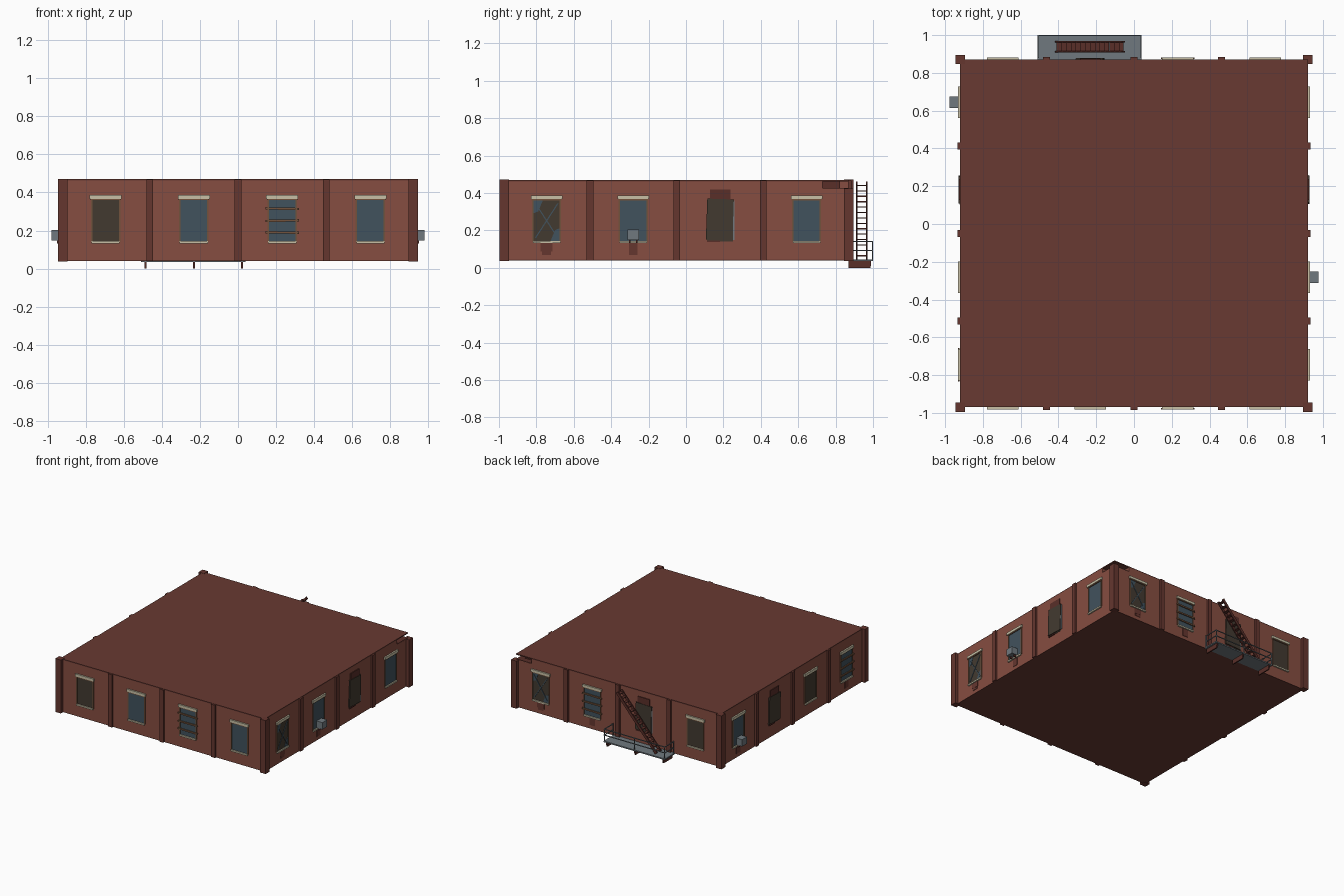
import bpy, bmesh
from math import radians, atan2, hypot
from mathutils import Matrix, Vector

cube = bpy.data.objects.get("Cube")
if cube:
    bpy.data.objects.remove(cube, do_unlink=True)


def material(name, r, g, b):
    m = bpy.data.materials.new(name)
    m.use_nodes = True
    m.diffuse_color = (r, g, b, 1)
    m.node_tree.nodes["Principled BSDF"].inputs["Base Color"].default_value = (r, g, b, 1)
    return m


BRICK = material("brick", .24, .075, .052)
TRIM = material("dark brick", .13, .037, .028)
ROOF = material("roof brown", .14, .042, .032)
CREAM = material("cream stone", .58, .53, .38)
GLASS = material("blue grey glass", .053, .085, .11)
BOARD = material("dark boards", .055, .042, .03)
WOOD = material("plank wood", .17, .085, .045)
METAL = material("grey metal", .16, .19, .21)
RUST = material("rust brown", .1, .028, .022)

CENTRE_Y, HALF, BASE, TOP = -.05, .92, .04, .47
BAYS = (-.695, -.232, .232, .695)


def finish(name, bm, mat):
    bmesh.ops.recalc_face_normals(bm, faces=bm.faces)
    mesh = bpy.data.meshes.new(name)
    bm.to_mesh(mesh)
    bm.free()
    mesh.materials.append(mat)
    obj = bpy.data.objects.new(name, mesh)
    bpy.context.collection.objects.link(obj)


def box(name, x, y, z, mat, place=Matrix(), tilt=0):
    """Box from (low, high) ranges; tilt turns it in the x-z plane."""
    size = Vector([r[1] - r[0] for r in (x, y, z)])
    mid = Vector([(r[0] + r[1]) / 2 for r in (x, y, z)])
    bm = bmesh.new()
    bmesh.ops.create_cube(bm, size=1, matrix=place @ Matrix.Translation(mid)
                          @ Matrix.Rotation(radians(tilt), 4, 'Y') @ Matrix.Diagonal(size).to_4x4())
    finish(name, bm, mat)


def prism(name, points, direction, mat, place=Matrix()):
    bm = bmesh.new()
    face = bm.faces.new([bm.verts.new(p) for p in points])
    bottom = bmesh.ops.duplicate(bm, geom=[face])
    bmesh.ops.delete(bm, geom=[g for g in bottom["geom"] if isinstance(g, bmesh.types.BMVert)],
                     context='VERTS')
    out = bmesh.ops.extrude_face_region(bm, geom=[face], use_keep_orig=True)
    moved = [v for v in out["geom"] if isinstance(v, bmesh.types.BMVert)]
    bmesh.ops.translate(bm, verts=moved, vec=direction)
    bm.transform(place)
    finish(name, bm, mat)


def bar(name, a, b, width, depth, mat):
    """Straight bar between two points sharing the same y."""
    length = hypot(b[0] - a[0], b[2] - a[2])
    mid = (Vector(a) + Vector(b)) / 2
    angle = -atan2(b[2] - a[2], b[0] - a[0])
    place = Matrix.Translation(mid) @ Matrix.Rotation(angle, 4, 'Y')
    box(name, (-length / 2, length / 2), (-depth / 2, depth / 2),
        (-width / 2, width / 2), mat, place)


# Main block, with a stepped break under the roof at the back left corner
HOLE = .425
SLAB = .462
back = HALF + CENTRE_Y
front = CENTRE_Y - HALF
box("main_block", (-HALF, HALF), (front, back), (BASE + .004, HOLE), BRICK)
box("base_slab", (-HALF, HALF), (front, back), (BASE, BASE + .004), ROOF)
outline = [(-HALF, front), (HALF, front), (HALF, back - .14), (HALF - .05, back - .14),
           (HALF - .05, back - .05), (HALF - .14, back - .05), (HALF - .14, back), (-HALF, back)]
prism("upper_wall", [(x, y, HOLE) for x, y in outline], (0, 0, SLAB - HOLE), BRICK)
box("broken_floor", (HALF - .14, HALF - .001), (back - .14, back - .001), (HOLE, HOLE + .003), RUST)
box("broken_edge_side", (HALF - .053, HALF - .047), (back - .139, back - .047), (HOLE, SLAB), RUST)
box("broken_edge_back", (HALF - .139, HALF - .047), (back - .053, back - .047), (HOLE, SLAB), RUST)
box("roof", (-HALF, HALF), (front, back), (SLAB, TOP), ROOF)

# Corner posts
for sx in (-1, 1):
    for sy in (-1, 1):
        high = HOLE if sx > 0 and sy > 0 else TOP + .002
        xs = sorted((sx * .896, sx * .946))
        ys = sorted((CENTRE_Y + sy * .896, CENTRE_Y + sy * .946))
        box("corner_post", xs, ys, (BASE - .002, high), TRIM)


def window(place, u, kind, stained):
    """Window in wall space: x along the wall, -y outward."""
    def part(name, x, depth, z, mat, tilt=0, start=0):
        box(name, (u + x[0], u + x[1]), (-HALF - depth, -HALF - start + .001),
            z, mat, place, tilt)

    pane = BOARD if kind in ("board", "cross", "broken") else GLASS
    part("window_pane", (-.07, .07), .002, (.14, .365), pane)
    if kind == "broken":
        part("torn_board", (-.072, .07), .009, (.15, .368), BOARD, 2)
        part("wall_gap", (-.055, .055), .006, (.36, .42), RUST)
        part("window_frame_side", (.07, .078), .005, (.15, .36), METAL)
        part("broken_sill", (-.07, 0), .008, (.138, .146), RUST)
        return
    for s in (-1, 1):
        part("window_frame_side", sorted((s * .07, s * .078)), .006, (.14, .367), WOOD)
    part("lintel", (-.084, .084), .012, (.367, .387), CREAM)
    part("lintel_cap", (-.08, .08), .008, (.36, .367), WOOD)
    part("sill", (-.074, .074), .012, (.132, .144), CREAM)
    if kind == "planks":
        for z, t in ((.315, 1), (.252, -1), (.19, 1)):
            part("plank", (-.088, .088), .012, (z - .006, z + .006), WOOD, t, .005)
    if kind == "cross":
        # Remaining glass in two opposite corners
        for s in (-1, 1):
            pts = [(u + s * a, -HALF - .002, .252 - s * b) for a, b in
                   ((.07, .11), (.07, .04), (.045, .05), (.02, .11))]
            prism("glass_shard", pts, (0, -.002, 0), GLASS, place)
        for t in (-57, 57):
            part("cross_bar", (-.11, .11), .006, (.249, .255), GLASS, t)
    if kind == "ac":
        box("cooling_unit", (u - .031, u + .031), (-HALF - .058, -HALF - .006),
            (.148, .204), METAL, place)
        for s in (-.02, .02):
            part("unit_bracket", (s - .004, s + .004), .03, (.132, .148), RUST)
    if stained and kind in ("ac", "cross", "planks"):
        part("wall_stain", (-.024, .024), .003, (.07, .132), TRIM)
        if kind == "cross":
            part("wall_stain_edge", (-.032, .032), .004, (.088, .132), TRIM)


# Four walls in turn: front, left, back, right
KINDS = (("board", "glass", "planks", "glass"), ("cross", "ac", "broken", "glass"),
         ("cross", "planks", "broken", "board"), ("ac", "broken", "board", "planks"))
for k, kinds in enumerate(KINDS):
    wall = Matrix.Translation((0, CENTRE_Y, 0)) @ Matrix.Rotation(radians(90 * k), 4, 'Z')
    for u in (-.463, 0, .463):
        box("pilaster", (u - .018, u + .018), (-HALF - .014, -HALF + .01), (BASE, TOP - .002), TRIM, wall)
    for u, kind in zip(BAYS, kinds):
        window(wall, u, kind, k > 0)

# Fire escape platform, brackets and railing
X0, X1, Y1 = -.51, .04, 1.0
box("platform", (X0, X1), (back, Y1), (.036, .046), METAL)
for x in (-.485, -.232, .02):
    box("platform_bracket", (x - .005, x + .005), (back, .99), (.018, .036), RUST)
    prism("bracket_foot", [(x - .005, back, .018), (x - .005, .99, .018),
                           (x - .005, .985, 0), (x - .005, back, 0)], (.01, 0, 0), RUST)
rail = .006
for x in (X0 + rail, (X0 + X1) / 2, X1 - rail):
    box("rail_post", (x - .003, x + .003), (Y1 - rail, Y1), (.046, .142), METAL)
for z in (.09, .138):
    box("long_rail", (X0, X1), (Y1 - rail, Y1), (z, z + rail), METAL)
    for x in (X0, X1 - rail):
        box("end_rail", (x, x + rail), (back + .01, Y1), (z, z + rail), METAL)
for x in (X0, X1 - rail):
    box("end_rail_post", (x, x + rail), (back + .01, back + .016), (.046, .142), METAL)

# Sloping stair
for y in (.912, .966):
    bar("stair_side", (-.41, y, .05), (-.055, y, .455), .022, .008, RUST)
STEPS = 14
for i in range(STEPS):
    t = (i + .5) / STEPS
    x, z = -.41 + .355 * t, .05 + .405 * t
    box("stair_tread", (x - .0125, x + .0125), (.914, .964), (z - .003, z + .003), RUST)
